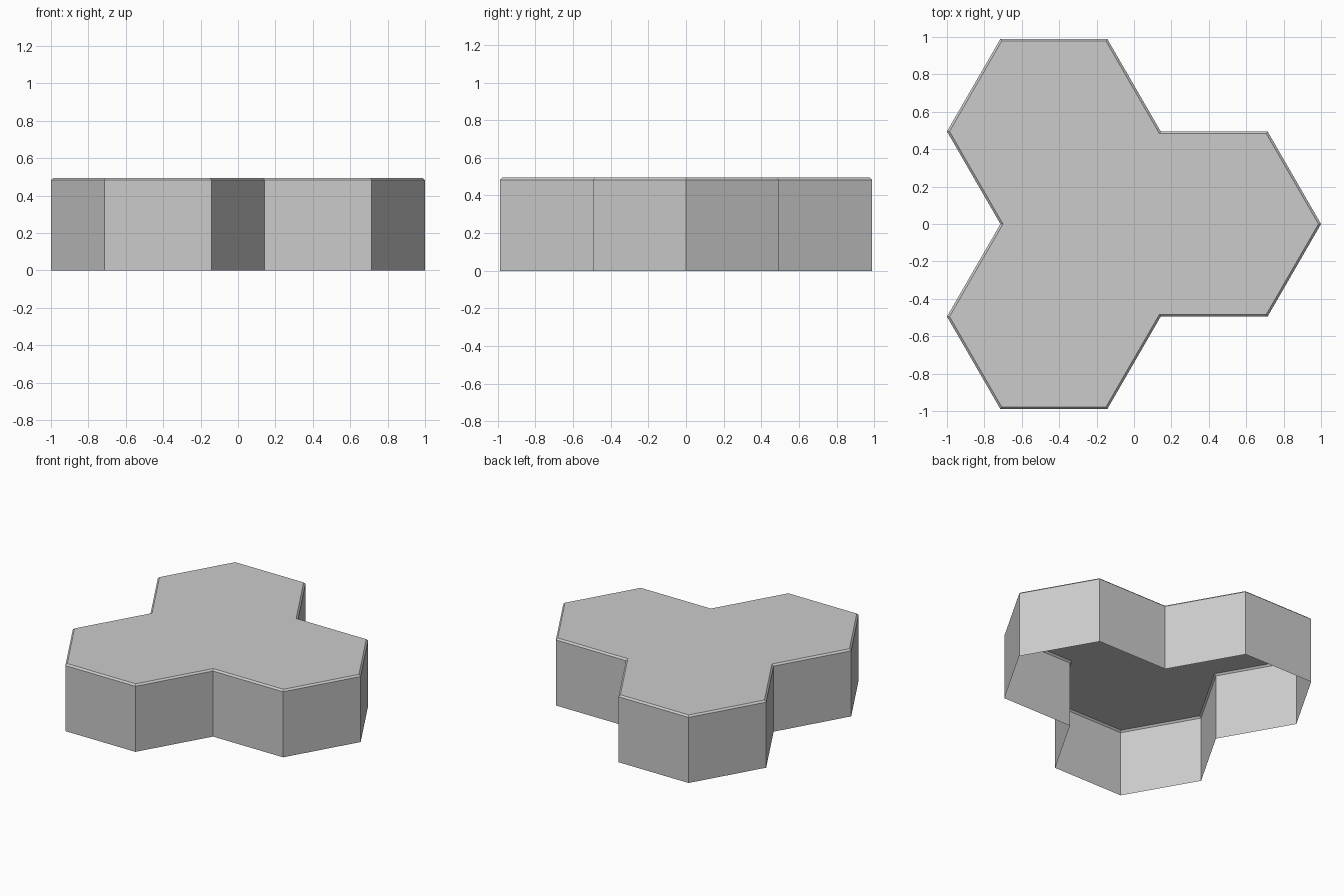
import bpy, bmesh, math
from mathutils import Vector

cube = bpy.data.objects.get("Cube")
if cube:
    bpy.data.objects.remove(cube, do_unlink=True)

SIDE = 2 / 3.5                       # hexagon side length
HEIGHT, CHAMFER = 0.495, 0.012

grey = bpy.data.materials.new("plain_grey")
grey.use_nodes = True
colour = (0.6, 0.6, 0.6, 1)
grey.diffuse_color = colour
grey.node_tree.nodes["Principled BSDF"].inputs["Base Color"].default_value = colour


def trefoil_outline():
    """Walk around three joined hexagons: three left turns, then one right."""
    point = Vector((SIDE / 4, -SIDE * math.sqrt(3) / 2, HEIGHT - CHAMFER))
    heading, points = 0, []
    for step in range(12):
        points.append(point.copy())
        a = math.radians(heading)
        point += SIDE * Vector((math.cos(a), math.sin(a), 0))
        heading += -60 if step % 4 == 3 else 60
    return points


bm = bmesh.new()
top = bm.faces.new([bm.verts.new(p) for p in trefoil_outline()])

# Thin side walls dropped from the rim, open underneath
walls = bmesh.ops.extrude_edge_only(bm, edges=list(top.edges))["geom"]
for v in walls:
    if isinstance(v, bmesh.types.BMVert):
        v.co.z = 0

# Narrow chamfer around the top
bm.normal_update()
bmesh.ops.inset_region(bm, faces=[top], thickness=CHAMFER, use_even_offset=True)
for v in top.verts:
    v.co.z = HEIGHT

bmesh.ops.recalc_face_normals(bm, faces=list(bm.faces))
bm.normal_update()
if top.normal.z < 0:
    bmesh.ops.reverse_faces(bm, faces=list(bm.faces))

mesh = bpy.data.meshes.new("triple_hex_tile")
bm.to_mesh(mesh)
bm.free()
mesh.materials.append(grey)
tile = bpy.data.objects.new("triple_hex_tile", mesh)
bpy.context.collection.objects.link(tile)
